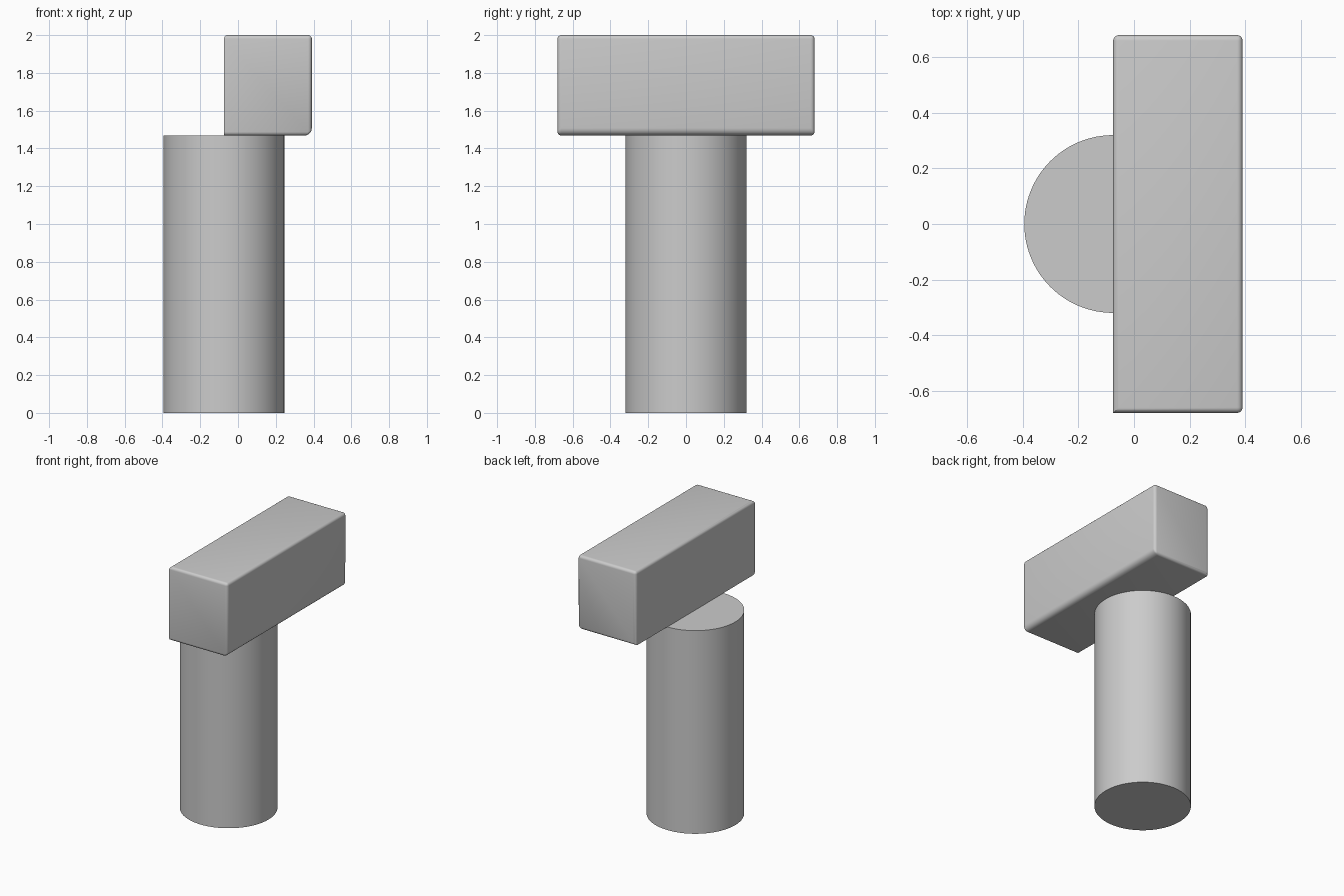
import bpy, bmesh, math

cube = bpy.data.objects.get("Cube")
if cube:
    bpy.data.objects.remove(cube, do_unlink=True)

grey = bpy.data.materials.new("light grey")
grey.use_nodes = True
grey.diffuse_color = (0.6, 0.6, 0.6, 1)
grey.node_tree.nodes["Principled BSDF"].inputs["Base Color"].default_value = (0.6, 0.6, 0.6, 1)


def finish(obj, name):
    obj.name = name
    obj.data.materials.append(grey)
    bpy.ops.object.select_all(action='DESELECT')
    obj.select_set(True)
    bpy.context.view_layer.objects.active = obj
    bpy.ops.object.shade_smooth_by_angle(angle=math.radians(35))


# Round handle
bpy.ops.mesh.primitive_cylinder_add(vertices=96, radius=0.32, depth=1.468,
                                    location=(-0.075, 0, 0.734))
finish(bpy.context.object, "handle")

# Oblong head, set to one side of the handle axis
bpy.ops.mesh.primitive_cube_add(size=1, location=(0.158, 0, 1.734))
head = bpy.context.object
head.scale = (0.466, 1.36, 0.532)
bpy.ops.object.transform_apply(location=False, rotation=False, scale=True)

# Rounded edges: widest under the far side, sharp at the handle's middle
bm = bmesh.new()
bm.from_mesh(head.data)
weight = bm.edges.layers.float.new("bevel_weight_edge")
for e in bm.edges:
    mid = (e.verts[0].co + e.verts[1].co) / 2
    left, right = mid.x < -0.1, mid.x > 0.1
    front, low = mid.y < -0.1, mid.z < -0.1
    if left and (low or front):
        e[weight] = 0
    elif right and low:
        e[weight] = 1
    else:
        e[weight] = 0.5
bm.to_mesh(head.data)
bm.free()

bevel = head.modifiers.new("rounded edges", 'BEVEL')
bevel.limit_method = 'WEIGHT'
bevel.width = 0.04
bevel.segments = 5
bpy.ops.object.modifier_apply(modifier=bevel.name)
finish(head, "head")
